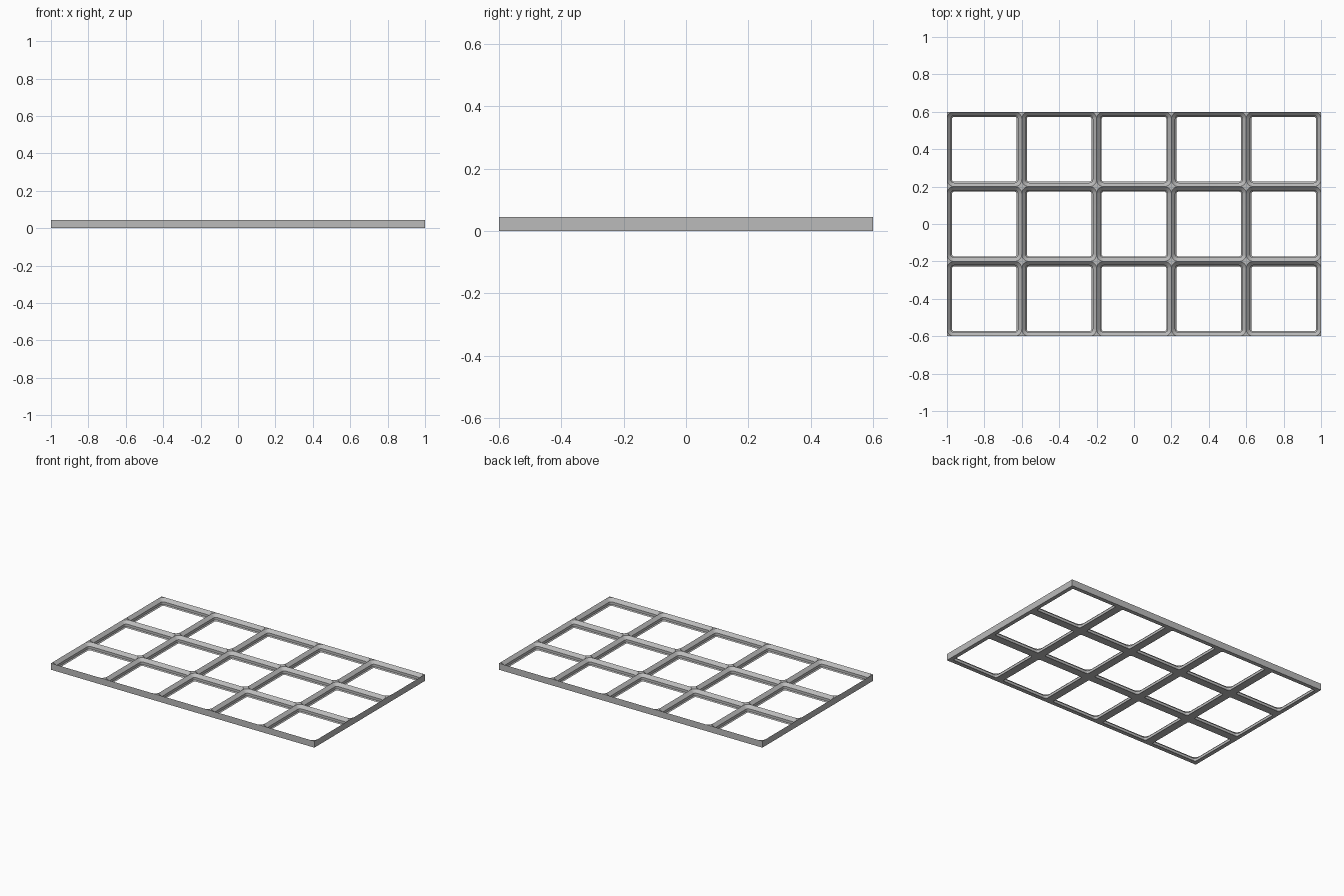
import bpy
import bmesh
from math import sin, cos, pi

cube = bpy.data.objects.get("Cube")
if cube:
    bpy.data.objects.remove(cube, do_unlink=True)

COLUMNS, ROWS = 5, 3
CELL = 0.4
MM = CELL / 42            # one grid cell is 42 units wide
HEIGHT = 4.65 * MM
RADIUS = 4 * MM
ARC = 8                   # segments per rounded corner
SIGNS = [(1, 1), (-1, 1), (-1, -1), (1, -1)]
# Socket wall from the floor up: (inset from the cell edge, height)
PROFILE = [(2.85, 0), (2.15, 0.7), (2.15, 2.5), (0, 4.65)]

bm = bmesh.new()


def rounded_ring(cx, cy, inset, z):
    """Counter-clockwise rounded square, corner by corner."""
    r = RADIUS - inset
    h = CELL / 2 - RADIUS
    ring = []
    for k, (sx, sy) in enumerate(SIGNS):
        for i in range(ARC + 1):
            a = (k + i / ARC) * pi / 2
            ring.append(bm.verts.new((cx + sx * h + r * cos(a),
                                      cy + sy * h + r * sin(a), z)))
    return ring


def square(cx, cy, z):
    return [bm.verts.new((cx + sx * CELL / 2, cy + sy * CELL / 2, z)) for sx, sy in SIGNS]


def add_cell(col, row):
    cx = (col - (COLUMNS - 1) / 2) * CELL
    cy = (row - (ROWS - 1) / 2) * CELL
    rings = [rounded_ring(cx, cy, d * MM, z * MM) for d, z in PROFILE]
    base, top = square(cx, cy, 0), square(cx, cy, HEIGHT)
    count = len(rings[0])
    for i in range(count):
        j = (i + 1) % count
        # Stepped socket wall
        for low, high in zip(rings, rings[1:]):
            bm.faces.new((low[j], low[i], high[i], high[j]))
        # Flat underside and the star-shaped lands at the crossings
        k, m = i // (ARC + 1), j // (ARC + 1)
        low, high = rings[0], rings[-1]
        if k == m:
            bm.faces.new((low[i], low[j], base[k]))
            bm.faces.new((high[j], high[i], top[k]))
        else:
            bm.faces.new((low[i], low[j], base[m], base[k]))
            # Outer wall, only along the rim of the plate
            on_rim = (row == ROWS - 1, col == 0, row == 0, col == COLUMNS - 1)[k]
            if on_rim:
                bm.faces.new((base[k], base[m], top[m], high[j], high[i], top[k]))


for col in range(COLUMNS):
    for row in range(ROWS):
        add_cell(col, row)

bmesh.ops.remove_doubles(bm, verts=bm.verts, dist=0.0001)
bmesh.ops.recalc_face_normals(bm, faces=bm.faces)
mesh = bpy.data.meshes.new("grid_baseplate")
bm.to_mesh(mesh)
bm.free()

plate = bpy.data.objects.new("grid_baseplate", mesh)
bpy.context.collection.objects.link(plate)

# Plain grey plastic
grey = bpy.data.materials.new("grey")
grey.use_nodes = True
color = (0.5, 0.5, 0.5, 1)
grey.diffuse_color = color
grey.node_tree.nodes["Principled BSDF"].inputs["Base Color"].default_value = color
mesh.materials.append(grey)

bpy.ops.object.select_all(action='DESELECT')
plate.select_set(True)
bpy.context.view_layer.objects.active = plate
bpy.ops.object.shade_smooth_by_angle(angle=pi / 9)
